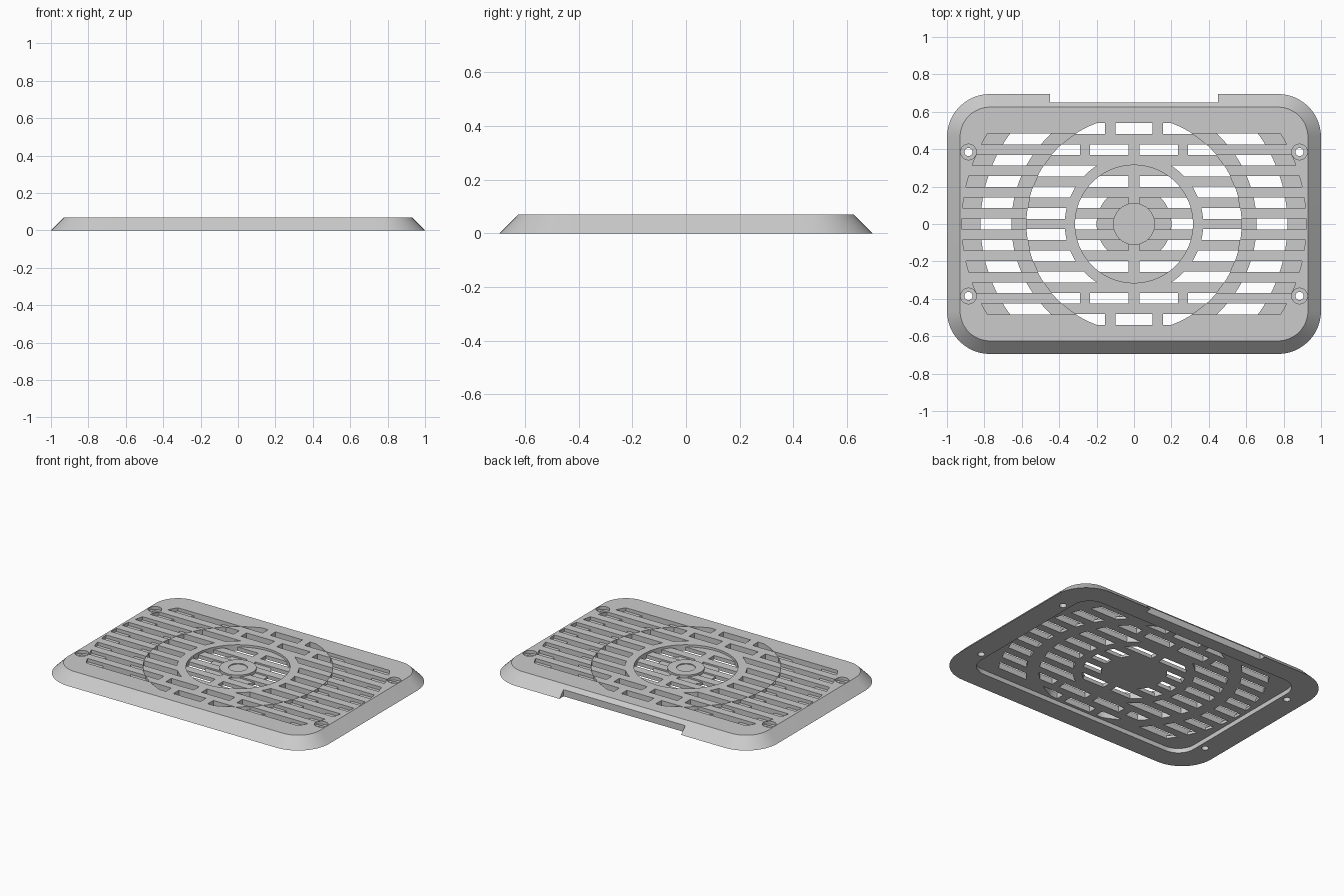
import bpy, bmesh, math

cube = bpy.data.objects.get("Cube")
if cube:
    bpy.data.objects.remove(cube, do_unlink=True)

grey = bpy.data.materials.new("plain grey")
grey.use_nodes = True
grey.diffuse_color = (0.6, 0.6, 0.6, 1)
grey.node_tree.nodes["Principled BSDF"].inputs["Base Color"].default_value = (0.6, 0.6, 0.6, 1)

HEIGHT = 0.07
PITCH = 0.1135      # spacing of the slot rows
HALF = 0.029        # half the width of a slot


def loft(bm, rings):
    """Closed solid through matching rings of points, bottom to top."""
    loops = [[bm.verts.new(p) for p in ring] for ring in rings]
    for low, high in zip(loops, loops[1:]):
        for i in range(len(low)):
            j = (i + 1) % len(low)
            bm.faces.new((low[i], low[j], high[j], high[i]))
    bm.faces.new(loops[0][::-1])
    bm.faces.new(loops[-1])


def prism(bm, outline, z0, z1):
    loft(bm, [[(x, y, z) for x, y in outline] for z in (z0, z1)])


def rounded_rect(hx, hy, r, steps=12):
    points = []
    for q, (sx, sy) in enumerate([(1, 1), (-1, 1), (-1, -1), (1, -1)]):
        for i in range(steps + 1):
            a = math.pi / 2 * (q + i / steps)
            points.append((sx * (hx - r) + r * math.cos(a), sy * (hy - r) + r * math.sin(a)))
    return points


def circle(r, cx=0, cy=0, n=64):
    return [(cx + r * math.cos(math.tau * i / n), cy + r * math.sin(math.tau * i / n)) for i in range(n)]


def reach(r, y):
    return math.sqrt(max(0, r * r - y * y))


def slot(bm, row, r0, r1, z0, z1, x0=0, x1=9, mirror=True):
    """Horizontal slot between two circles, optionally trimmed by ribs."""
    ys = [row - HALF + HALF * i / 4 for i in range(9)]
    right = [(min(x1, reach(r1, y)), y) for y in ys]
    left = [(max(x0, reach(r0, y)) if r0 else x0, y) for y in ys]
    outline = right + left[::-1]
    prism(bm, outline, z0, z1)
    if mirror:
        prism(bm, [(-x, y) for x, y in outline[::-1]], z0, z1)


def finish(bm, name):
    bmesh.ops.remove_doubles(bm, verts=bm.verts, dist=1e-5)
    bmesh.ops.recalc_face_normals(bm, faces=bm.faces)
    mesh = bpy.data.meshes.new(name)
    bm.to_mesh(mesh)
    bm.free()
    mesh.materials.append(grey)
    obj = bpy.data.objects.new(name, mesh)
    bpy.context.collection.objects.link(obj)
    return obj


# Sloped cover with rounded corners
bm = bmesh.new()
loft(bm, [[(x, y, z) for x, y in rounded_rect(1 - m, 0.695 - m, 0.23 - m)]
          for m, z in ((0, 0), (0.07, HEIGHT))])
cover = finish(bm, "grille_cover")

cutters = []

# Underside pocket and rear notch
bm = bmesh.new()
prism(bm, rounded_rect(0.84, 0.56, 0.12), -0.1, 0.03)
prism(bm, [(-0.45, 0.65), (0.45, 0.65), (0.45, 0.9), (-0.45, 0.9)], -0.1, 0.2)
cutters.append(finish(bm, "pocket_cutter"))

# Sunken centre around the hub, screw counterbores
bm = bmesh.new()
prism(bm, circle(0.315), 0.055, 0.2)
corners = [(sx * 0.885, sy * 0.385) for sx in (-1, 1) for sy in (-1, 1)]
for x, y in corners:
    prism(bm, circle(0.042, x, y, 32), 0.05, 0.2)
cutters.append(finish(bm, "recess_cutter"))

# Shallow slots that leave a lower floor
bm = bmesh.new()
for k in range(-4, 5):
    slot(bm, k * PITCH, 0.575, 0.92, 0.048, 0.2)
for k in (-1, 0, 1):
    slot(bm, k * PITCH, 0.09, 0.25, 0.045, 0.2, x0=0.03)
cutters.append(finish(bm, "shallow_slot_cutter"))

# Through slots
bm = bmesh.new()
LOW, HIGH = -0.2, 0.3
for k in range(-4, 5):
    slot(bm, k * PITCH, 0.655, 0.82, LOW, HIGH)
for k in range(-2, 3):
    slot(bm, k * PITCH, 0.2, 0.315, LOW, HIGH, x0=HALF)
for s in (-1, 1):
    for k in range(3):
        slot(bm, s * (k + 0.5) * PITCH, 0.37, 0.575, LOW, HIGH)
    row = s * 3.5 * PITCH
    slot(bm, row, None, 0.575, LOW, HIGH, x0=HALF, x1=0.235)
    slot(bm, row, None, 0.575, LOW, HIGH, x0=0.29)
    row = s * 4.5 * PITCH
    slot(bm, row, None, 0.575, LOW, HIGH, x0=-0.1, x1=0.1, mirror=False)
    slot(bm, row, None, 0.575, LOW, HIGH, x0=0.155)
for x, y in corners:
    prism(bm, circle(0.022, x, y, 32), LOW, HIGH)
cutters.append(finish(bm, "through_slot_cutter"))

# Cut the cover, bake the result and drop the cutters
for cutter in cutters:
    cutter.hide_render = True
    mod = cover.modifiers.new(cutter.name, "BOOLEAN")
    mod.operation = "DIFFERENCE"
    mod.solver = "EXACT"
    mod.object = cutter
bpy.context.view_layer.update()
baked = bpy.data.meshes.new_from_object(cover.evaluated_get(bpy.context.evaluated_depsgraph_get()))
cover.modifiers.clear()
cover.data = baked
for cutter in cutters:
    bpy.data.objects.remove(cutter, do_unlink=True)

# Round hub with a dished middle
bm = bmesh.new()
loft(bm, [[(x, y, z) for x, y in circle(r)]
          for r, z in ((0.112, 0.032), (0.112, 0.066), (0.057, 0.066), (0.057, 0.06))])
hub = finish(bm, "hub")

for obj in (cover, hub):
    bpy.ops.object.select_all(action="DESELECT")
    obj.select_set(True)
    bpy.context.view_layer.objects.active = obj
    bpy.ops.object.shade_smooth_by_angle(angle=math.radians(30))
